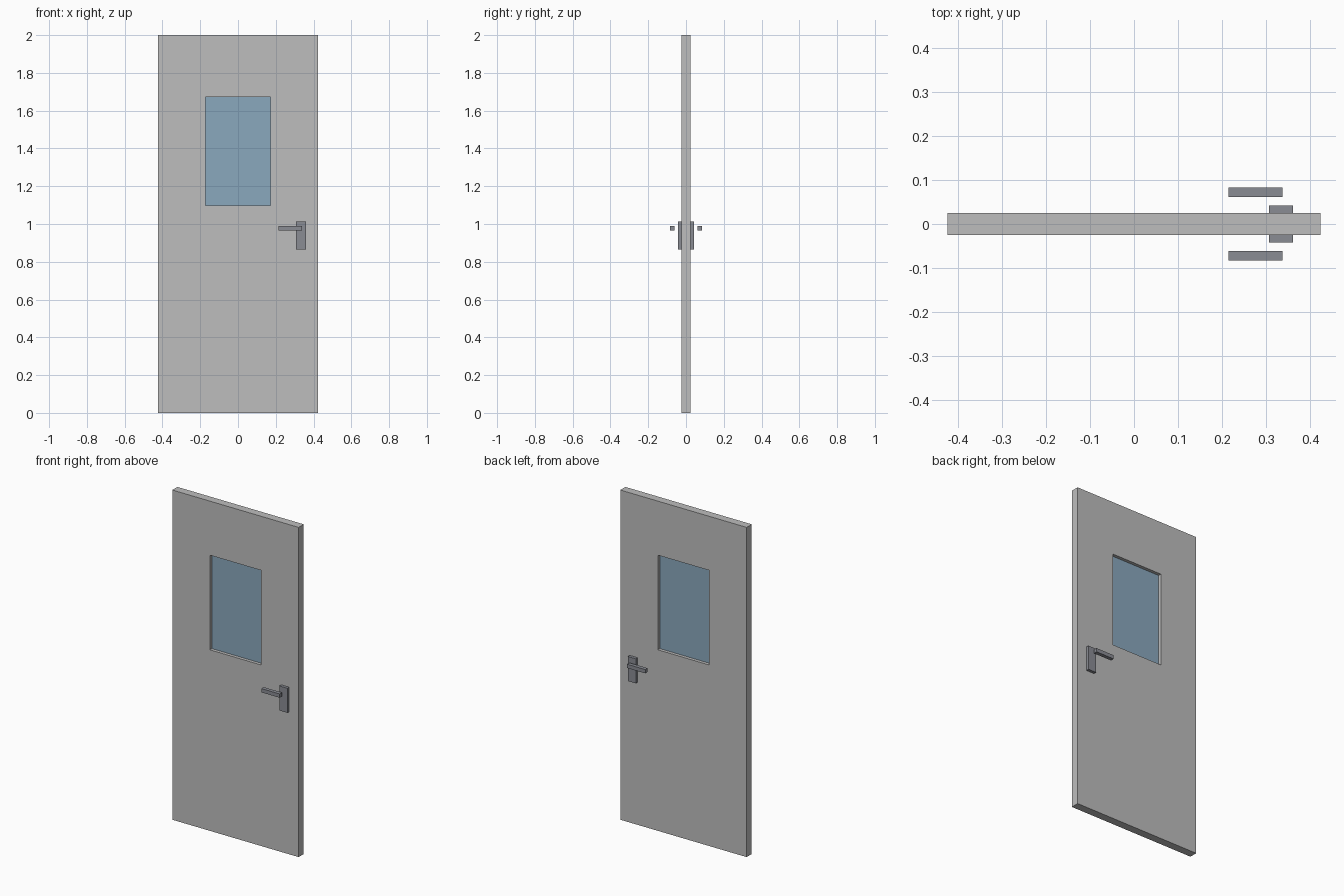
import bpy
import bmesh

if "Cube" in bpy.data.objects:
    bpy.data.objects.remove(bpy.data.objects["Cube"])


def material(name, color):
    mat = bpy.data.materials.new(name)
    mat.diffuse_color = (*color, 1)
    mat.use_nodes = True
    mat.node_tree.nodes["Principled BSDF"].inputs["Base Color"].default_value = mat.diffuse_color
    return mat


GREY = material("door grey", (0.515, 0.515, 0.515))
GLASS = material("glass blue", (0.254, 0.392, 0.509))
METAL = material("handle metal", (0.254, 0.262, 0.296))


def add_object(name, bm, mat):
    bmesh.ops.recalc_face_normals(bm, faces=bm.faces)
    mesh = bpy.data.meshes.new(name)
    bm.to_mesh(mesh)
    bm.free()
    mesh.materials.append(mat)
    obj = bpy.data.objects.new(name, mesh)
    bpy.context.collection.objects.link(obj)
    return obj


def box(name, x, y, z, mat):
    """Box spanning the (low, high) pair on each axis."""
    bm = bmesh.new()
    bmesh.ops.create_cube(bm, size=1)
    for v in bm.verts:
        v.co = [sum(r) / 2 + c * (r[1] - r[0]) for c, r in zip(v.co, (x, y, z))]
    return add_object(name, bm, mat)


# Door leaf: rectangular rings joined around the window opening
HALF_W, HALF_T, HEIGHT = 0.424, 0.0245, 2.0
WIN_W, WIN_LOW, WIN_HIGH = 0.172, 1.098, 1.672

bm = bmesh.new()


def ring(w, low, high, y):
    corners = ((-w, low), (w, low), (w, high), (-w, high))
    return [bm.verts.new((x, y, z)) for x, z in corners]


rings = [ring(HALF_W, 0, HEIGHT, -HALF_T),
         ring(WIN_W, WIN_LOW, WIN_HIGH, -HALF_T),
         ring(WIN_W, WIN_LOW, WIN_HIGH, HALF_T),
         ring(HALF_W, 0, HEIGHT, HALF_T)]
for i, a in enumerate(rings):
    b = rings[(i + 1) % 4]
    for k in range(4):
        n = (k + 1) % 4
        bm.faces.new((a[k], a[n], b[n], b[k]))
add_object("door_leaf", bm, GREY)

# Window pane set back in the opening
box("window_pane", (-WIN_W, WIN_W), (-0.005, 0.005), (WIN_LOW, WIN_HIGH), GLASS)

# Handle plate and lever on each side
for side, s in (("front", -1), ("back", 1)):
    box(side + "_handle_plate", (0.307, 0.361),
        sorted((s * HALF_T, s * 0.0425)), (0.865, 1.014), METAL)
    box(side + "_handle_lever", (0.215, 0.338),
        sorted((s * 0.061, s * 0.0835)), (0.966, 0.989), METAL)
